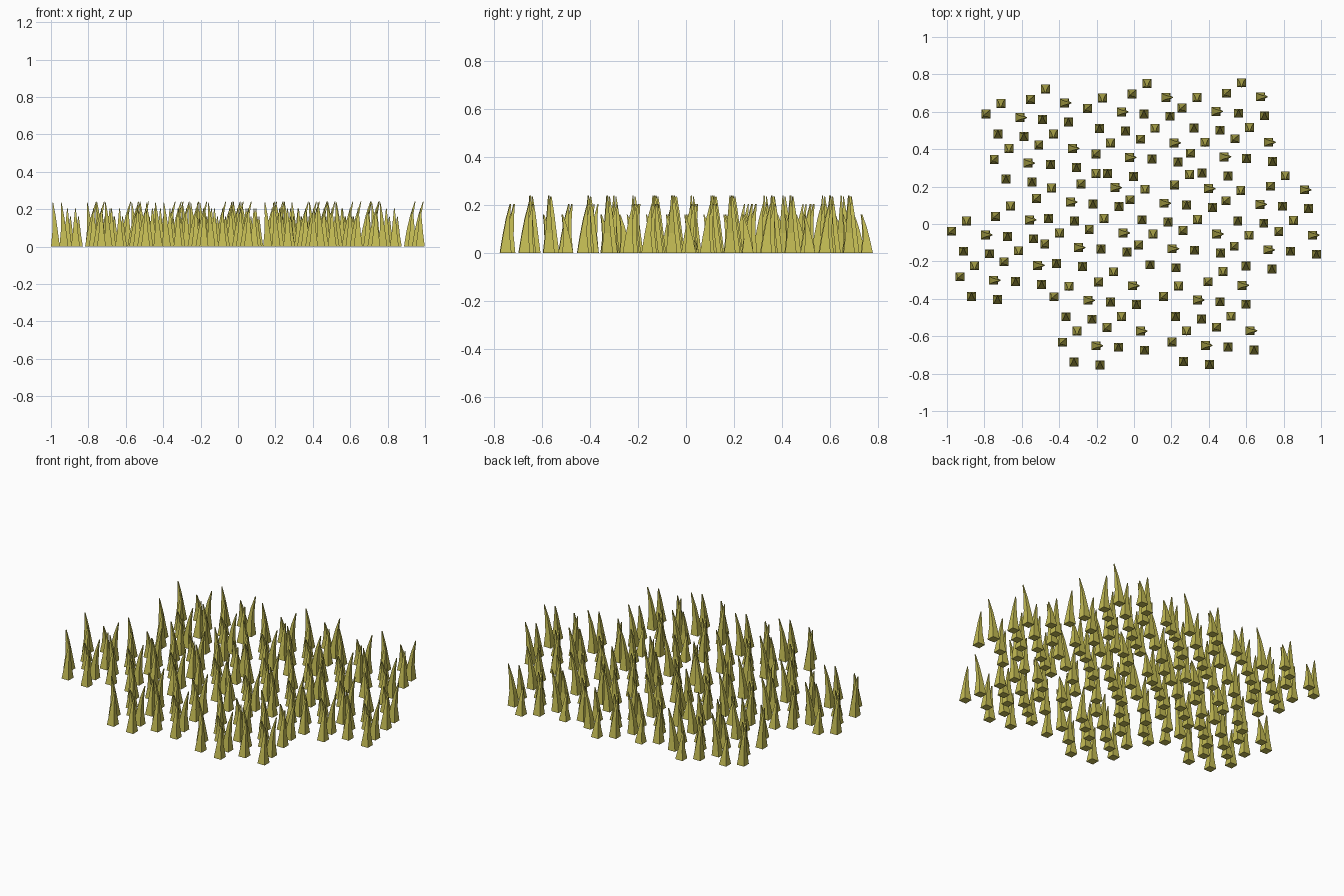
import bpy, bmesh

if "Cube" in bpy.data.objects:
    bpy.data.objects.remove(bpy.data.objects["Cube"])

mat = bpy.data.materials.new("dry_grass")
mat.diffuse_color = (0.56, 0.51, 0.09, 1)
mat.use_nodes = True
mat.node_tree.nodes["Principled BSDF"].inputs["Base Color"].default_value = mat.diffuse_color

# Blade kinds: tip offset x, tip offset y, height
LEFT = (-0.014, -0.010, 0.235)
FRONT = (0.0, -0.022, 0.16)
BACK = (0.0, 0.020, 0.205)
RIGHT = (0.036, 0.0, 0.24)

# One tuft: blade position relative to its first blade, and blade kind
TUFT = [
    (0.000, 0.000, LEFT), (0.080, 0.056, FRONT), (0.064, -0.107, BACK),
    (0.045, -0.243, LEFT), (0.107, -0.348, BACK), (0.123, -0.184, FRONT),
    (0.182, -0.019, RIGHT), (0.203, -0.120, BACK), (0.225, -0.262, RIGHT),
    (0.246, -0.364, BACK),
]

# Cross-sections along a blade: height fraction, half width
SECTIONS = [(0, 0.0237), (0.35, 0.0145), (0.7, 0.008), (1, 0.002)]


def add_blade(bm, x, y, kind):
    """Four-sided tapering blade, bending towards its tip."""
    dx, dy, h = kind
    rings = []
    for t, r in SECTIONS:
        cx, cy = x + dx * t * t, y + dy * t * t
        rings.append([bm.verts.new((cx + sx * r, cy + sy * r, h * t))
                      for sx, sy in ((-1, -1), (1, -1), (1, 1), (-1, 1))])
    for a, b in zip(rings, rings[1:]):
        for i in range(4):
            j = (i + 1) % 4
            bm.faces.new((a[i], a[j], b[j], b[i]))
    bm.faces.new(rings[0][::-1])
    bm.faces.new(rings[-1])


# Shared tuft mesh
bm = bmesh.new()
for x, y, kind in TUFT:
    add_blade(bm, x, y, kind)
mesh = bpy.data.meshes.new("grass_tuft")
bm.to_mesh(mesh)
bm.free()
mesh.materials.append(mat)

# Rows of tufts: start position and count, each step moves right and back
STEP = (0.238, 0.078)
ROWS = [
    (-0.976, -0.039, 1),
    (-0.792, 0.588, 2), (-0.249, 0.618, 2), (0.257, 0.621, 2),
    (-0.740, 0.041, 1), (-0.522, 0.136, 2), (-0.021, 0.130, 2), (0.491, 0.124, 2),
    (-0.428, -0.389, 2), (0.158, -0.387, 2),
]
for x, y, n in ROWS:
    for i in range(n):
        ob = bpy.data.objects.new("grass_tuft", mesh)
        ob.location = (x + STEP[0] * i, y + STEP[1] * i, 0)
        bpy.context.collection.objects.link(ob)
